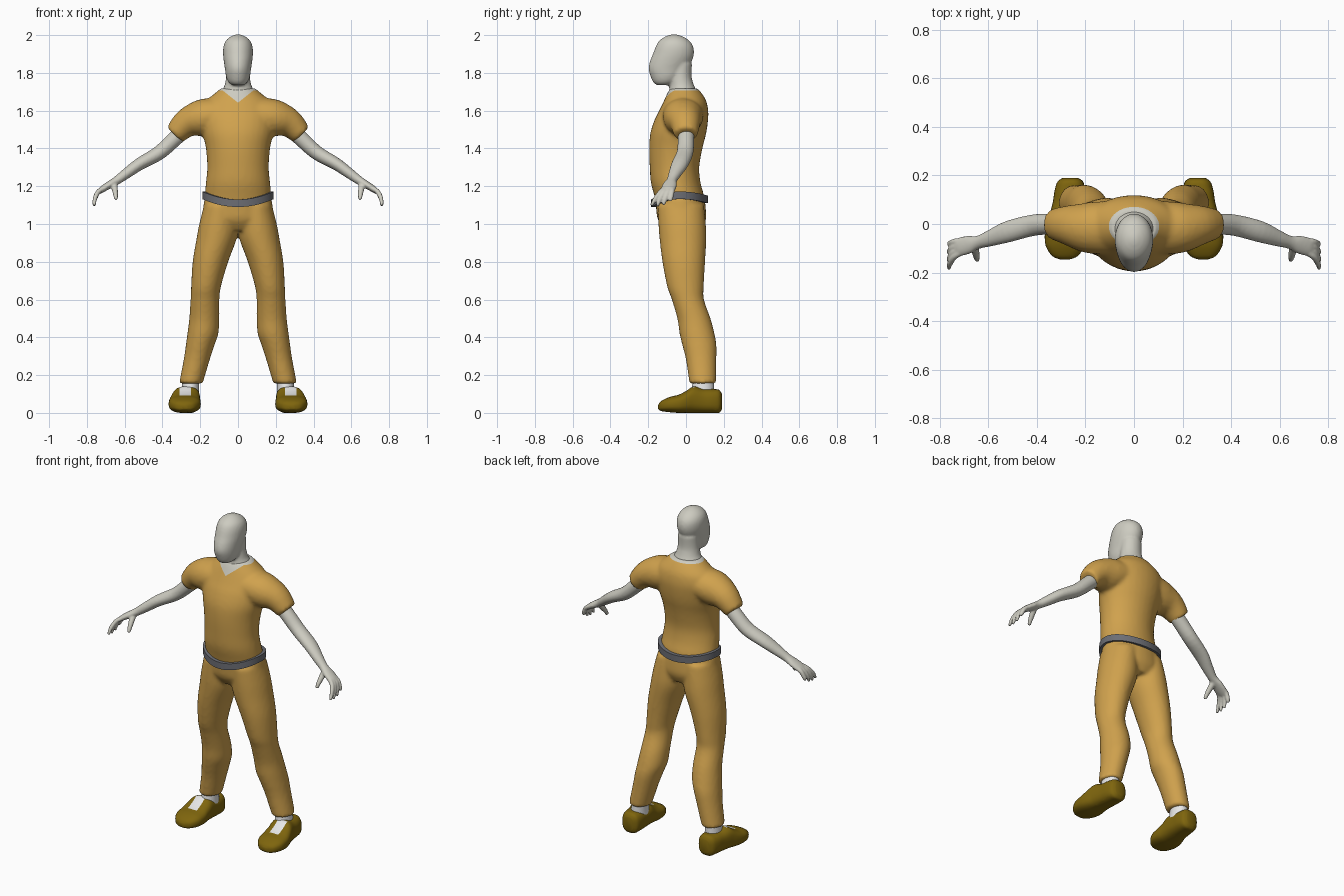
import bpy, bmesh, math
from mathutils import Vector

if "Cube" in bpy.data.objects:
    bpy.data.objects.remove(bpy.data.objects["Cube"])


def material(name, rgb):
    m = bpy.data.materials.new(name)
    m.diffuse_color = (*rgb, 1)
    m.use_nodes = True
    m.node_tree.nodes["Principled BSDF"].inputs["Base Color"].default_value = m.diffuse_color
    return m


CLOTH = material("ochre cloth", (0.63, 0.36, 0.075))
SKIN = material("pale skin", (0.61, 0.60, 0.53))
BELT = material("grey belt", (0.15, 0.155, 0.175))
SHOE = material("brown shoe", (0.21, 0.13, 0.004))
WHITE = material("white sock", (0.85, 0.85, 0.85))


def refine(rows, k=4):
    """Smooth curve through the rows, k steps between neighbours."""
    out, n = [], len(rows)
    for i in range(n - 1):
        a, b, c, d = (rows[max(0, min(n - 1, i + j))] for j in (-1, 0, 1, 2))
        for s in range(k):
            t = s / k
            out.append([0.5 * (2 * q + (r - p) * t + (2 * p - 5 * q + 4 * r - w) * t * t
                               + (3 * q - p - 3 * r + w) * t ** 3)
                        for p, q, r, w in zip(a, b, c, d)])
    return out + [list(rows[-1])]


def loft(bm, rings):
    """Closed skin over rings of points."""
    vs = [[bm.verts.new(p) for p in ring] for ring in rings]
    n = len(vs[0])
    faces = [bm.faces.new((a[i], a[(i + 1) % n], b[(i + 1) % n], b[i]))
             for a, b in zip(vs, vs[1:]) for i in range(n)]
    faces += [bm.faces.new(vs[0]), bm.faces.new(vs[-1])]
    bmesh.ops.recalc_face_normals(bm, faces=faces)


def oval(c, u, v, n=32, e=1.0):
    pw = lambda q: math.copysign(abs(q) ** e, q)
    return [c + u * pw(math.cos(2 * math.pi * i / n)) + v * pw(math.sin(2 * math.pi * i / n))
            for i in range(n)]


def column(bm, rows, s=1):
    """Upright body: rows of z, x from, x to, y front, y back."""
    loft(bm, [oval(Vector((s * (a + b) / 2, (f + r) / 2, z)), Vector(((b - a) / 2, 0, 0)),
                   Vector((0, (r - f) / 2, 0))) for z, a, b, f, r in refine(rows)])


def limb(bm, rows, s=1, ref=(0, 1, 0)):
    """Tube along a path: rows of x, y, z, radius across, radius along ref."""
    rows = refine(rows)
    pts = [Vector((s * r[0], r[1], r[2])) for r in rows]
    rings = []
    for i, r in enumerate(rows):
        t = (pts[min(i + 1, len(pts) - 1)] - pts[max(i - 1, 0)]).normalized()
        side = Vector(ref)
        side = (side - t * side.dot(t)).normalized()
        rings.append(oval(pts[i], side.cross(t) * r[3], side * r[4], 20))
    loft(bm, rings)


def finish(name, bm, mats, voxel=0, smooth=4):
    me = bpy.data.meshes.new(name)
    bm.to_mesh(me)
    bm.free()
    ob = bpy.data.objects.new(name, me)
    bpy.context.collection.objects.link(ob)
    if voxel:  # fuse overlapping volumes into one soft skin
        rm = ob.modifiers.new("fuse", 'REMESH')
        rm.mode, rm.voxel_size = 'VOXEL', voxel
        sm = ob.modifiers.new("soften", 'SMOOTH')
        sm.factor, sm.iterations = 0.5, smooth
        ev = ob.evaluated_get(bpy.context.evaluated_depsgraph_get())
        baked = bpy.data.meshes.new_from_object(ev)
        ob.modifiers.clear()
        ob.data = me = baked
    me.materials.clear()
    for m in mats:
        me.materials.append(m)
    for p in me.polygons:
        p.use_smooth = True
    me.set_sharp_from_angle(angle=math.radians(50))
    return ob


def paint(ob, planes, rule):
    """Cut clean edges along planes, then give the second colour by rule."""
    bm = bmesh.new()
    bm.from_mesh(ob.data)
    for co, no in planes:
        bmesh.ops.bisect_plane(bm, geom=bm.verts[:] + bm.edges[:] + bm.faces[:],
                               plane_co=co, plane_no=no, dist=1e-5)
    bm.normal_update()
    for f in bm.faces:
        f.material_index = int(rule(f.calc_center_median(), f.normal))
    bm.to_mesh(ob.data)
    bm.free()


# head and neck
bm = bmesh.new()
column(bm, [(z, -w, w, f, r) for z, w, f, r in [
    (1.735, .030, -.155, -.08), (1.75, .050, -.173, -.05), (1.78, .063, -.187, -.02),
    (1.82, .069, -.198, .005), (1.86, .075, -.191, .030), (1.90, .079, -.175, .042),
    (1.94, .077, -.160, .038), (1.97, .065, -.142, .018), (1.992, .040, -.11, -.015),
    (2.004, .010, -.075, -.05)]])
column(bm, [(z, -w, w, f, r) for z, w, f, r in [
    (1.64, .09, -.09, .05), (1.70, .086, -.090, .055), (1.735, .071, -.087, .042),
    (1.78, .063, -.085, .030), (1.85, .060, -.08, .032)]])
finish("head", bm, [SKIN], 0.008)

# shirt: torso with two short sleeves
bm = bmesh.new()
column(bm, [(z, -w, w, f, r) for z, w, f, r in [
    (1.10, .172, -.155, .095), (1.15, .176, -.168, .095), (1.22, .170, -.186, .077),
    (1.30, .163, -.192, .070), (1.40, .170, -.195, .087), (1.48, .188, -.189, .107),
    (1.55, .198, -.167, .117), (1.60, .198, -.142, .118), (1.65, .172, -.118, .108),
    (1.69, .125, -.10, .085), (1.718, .092, -.085, .062)]])
for s in (1, -1):
    limb(bm, [(.10, -.015, 1.58, .09, .11), (.19, -.015, 1.562, .098, .105),
              (.27, -.005, 1.535, .078, .083), (.335, 0, 1.473, .057, .062)], s)
shirt = finish("shirt", bm, [CLOTH, SKIN], 0.011, 5)
# V neckline
paint(shirt, [((0, 0, 1.642), (.8, 0, -1)), ((0, 0, 1.642), (-.8, 0, -1)),
              ((0, 0, 1.707), (0, 0, 1))],
      lambda c, n: c.z > 1.707 or (c.y < -.02 and c.z > 1.642 + .8 * abs(c.x)))

# trousers: hips with two legs
bm = bmesh.new()
column(bm, [(1.14, -.176, .176, -.163, .098), (1.08, -.186, .186, -.158, .105),
            (1.02, -.19, .19, -.148, .105), (.965, -.13, .13, -.11, .08)])
for s in (1, -1):
    column(bm, [(1.10, .00, .180, -.150, .095), (1.00, .00, .205, -.146, .105),
                (.92, .008, .220, -.14, .108), (.80, .052, .240, -.125, .101),
                (.67, .090, .248, -.10, .094), (.60, .099, .251, -.075, .095),
                (.50, .099, .258, -.046, .13), (.42, .104, .268, -.034, .151),
                (.36, .124, .276, -.02, .161), (.28, .150, .288, .0, .161),
                (.155, .187, .312, .018, .16)], s)
finish("trousers", bm, [CLOTH], 0.011, 4)

# belt, dipping at front and back
bm = bmesh.new()
N = 64
loops = []
for i in range(N):
    a = 2 * math.pi * i / N
    c, q = math.cos(a), math.sin(a)
    z = 1.152 - (.042 if q < 0 else .022) * q * q
    loops.append([bm.verts.new(((.181 + d) * c, -.034 + (.142 + d) * q, z + h))
                  for d, h in ((-.02, -.02), (.008, -.02), (.008, .02), (-.02, .02))])
for i in range(N):
    a, b = loops[i], loops[(i + 1) % N]
    for j in range(4):
        bm.faces.new((a[j], b[j], b[(j + 1) % 4], a[(j + 1) % 4]))
bmesh.ops.recalc_face_normals(bm, faces=bm.faces[:])
finish("belt", bm, [BELT])

FINGERS = [(-.112, -.183, 1.098), (-.098, -.152, 1.094),
           (-.083, -.120, 1.100), (-.068, -.086, 1.122)]
for s, side in ((1, "left"), (-1, "right")):
    # bare arm with palm, fingers and thumb
    bm = bmesh.new()
    limb(bm, [(.29, 0, 1.495, .043, .043), (.345, 0, 1.442, .041, .043),
              (.42, -.006, 1.375, .038, .044), (.52, -.032, 1.318, .033, .044),
              (.59, -.058, 1.268, .028, .034), (.64, -.075, 1.232, .023, .027),
              (.68, -.085, 1.208, .020, .037), (.72, -.095, 1.183, .017, .038),
              (.738, -.10, 1.168, .012, .030)], s)
    for base, tip, z in FINGERS:
        limb(bm, [(.70, base, 1.193, .013, .013), (.738, base * .7 + tip * .3, 1.172, .013, .013),
                  (.757, base * .3 + tip * .7, 1.135, .012, .012), (.762, tip, z, .008, .008)], s)
    limb(bm, [(.655, -.085, 1.215, .017, .017), (.652, -.112, 1.185, .016, .016),
              (.648, -.135, 1.155, .013, .013), (.645, -.15, 1.13, .009, .009)], s, (1, 0, 0))
    finish(side + "_arm", bm, [SKIN], 0.0055, 3)

    # sock
    bm = bmesh.new()
    column(bm, [(.08, .205, .305, .02, .15), (.13, .207, .298, .03, .148),
                (.20, .207, .292, .04, .145)], s)
    finish(side + "_sock", bm, [WHITE])

    # shoe, lofted from toe to heel, with a white tongue
    bm = bmesh.new()
    rows = refine([(-.147, .284, .015, .02, .042), (-.132, .284, .052, .010, .062),
                   (-.09, .283, .080, .004, .083), (-.04, .282, .085, 0, .096),
                   (0, .280, .080, 0, .116), (.04, .274, .073, 0, .140),
                   (.09, .268, .066, 0, .128), (.14, .264, .062, 0, .126),
                   (.175, .262, .052, 0, .122), (.19, .262, .030, .02, .10)])
    loft(bm, [oval(Vector((s * x, y, (a + b) / 2)), Vector((w, 0, 0)),
                   Vector((0, 0, (b - a) / 2)), 32, .75) for y, x, w, a, b in rows])
    shoe = finish(side + "_shoe", bm, [SHOE, WHITE])
    paint(shoe, [((s * .25, 0, 0), (1, 0, 0)), ((s * .31, 0, 0), (1, 0, 0)),
                 ((0, -.05, 0), (0, 1, 0)), ((0, .045, 0), (0, 1, 0))],
          lambda c, n: n.z > .3 and .25 < abs(c.x) < .31 and -.05 < c.y < .045)
